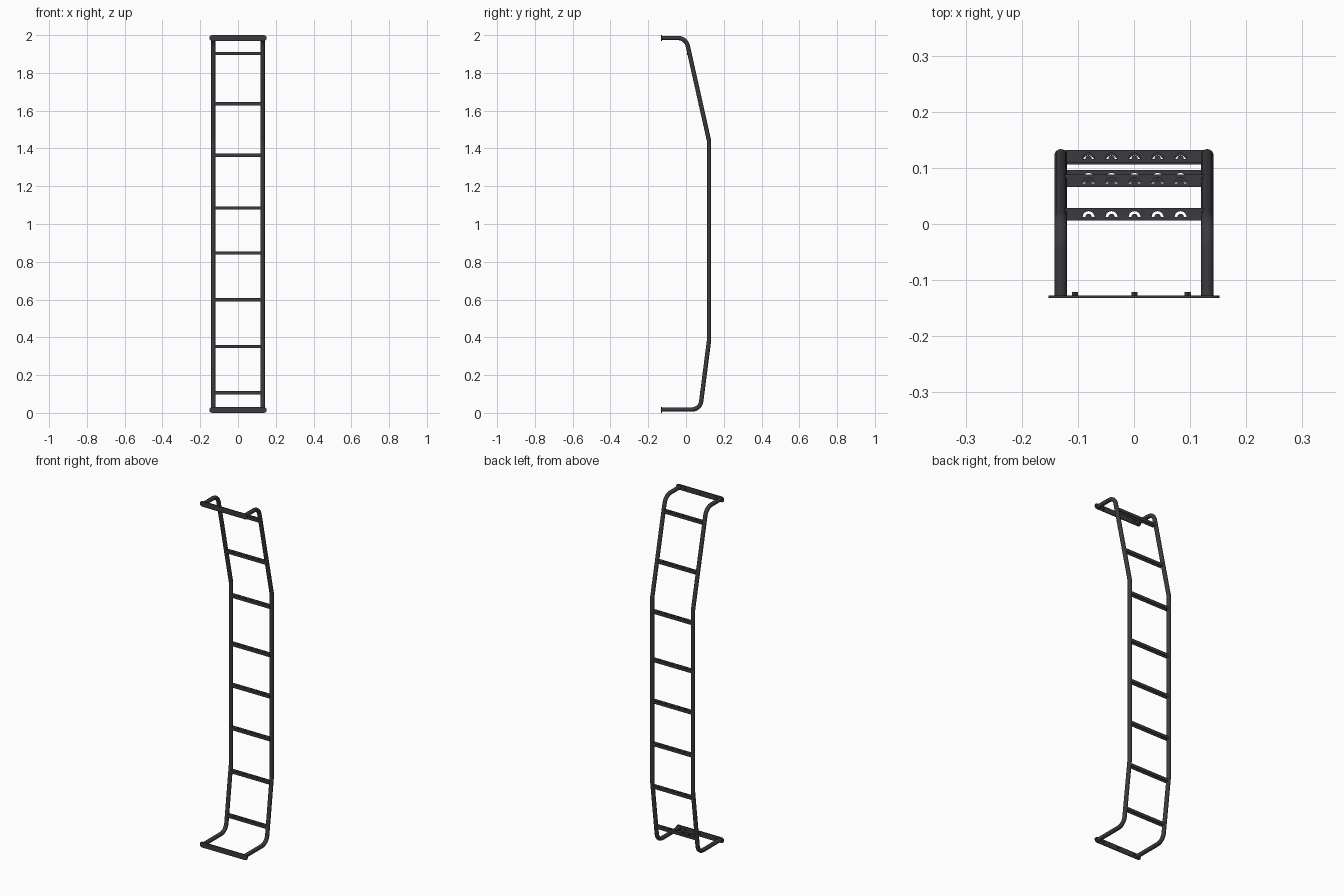
import bpy, bmesh, math
from mathutils import Vector, Matrix

if "Cube" in bpy.data.objects:
    bpy.data.objects.remove(bpy.data.objects["Cube"])

RAIL_X, RAIL_R = 0.1305, 0.0115


def to_mesh(name, curve):
    ob = bpy.data.objects.new(name, curve)
    bpy.context.collection.objects.link(ob)
    bpy.ops.object.select_all(action='DESELECT')
    bpy.context.view_layer.objects.active = ob
    ob.select_set(True)
    bpy.ops.object.convert(target='MESH')
    ob = bpy.context.object
    bpy.ops.object.shade_smooth_by_angle(angle=math.radians(35))
    return ob


def add_spline(curve, pts, closed):
    s = curve.splines.new('POLY')
    s.points.add(len(pts) - 1)
    for p, co in zip(s.points, pts):
        p.co = (*co, 1)
    s.use_cyclic_u = closed


def flat_plate(name, loops, thick):
    """Filled outline with holes, extruded to a plate."""
    c = bpy.data.curves.new(name, 'CURVE')
    c.dimensions, c.fill_mode, c.extrude = '2D', 'BOTH', thick / 2
    for loop in loops:
        add_spline(c, [(x, y, 0) for x, y in loop], True)
    return to_mesh(name, c)


def arc(cx, cy, r, a0, a1, n):
    return [(cx + r * math.cos(a0 + (a1 - a0) * i / n),
             cy + r * math.sin(a0 + (a1 - a0) * i / n)) for i in range(n + 1)]


def fillet(path, radii, n=10):
    """Round the inner corners of a polyline."""
    pts = [Vector(path[0])]
    for a, b, c, r in zip(path, path[1:], path[2:], radii):
        a, b, c = Vector(a), Vector(b), Vector(c)
        u, v = (a - b).normalized(), (c - b).normalized()
        half = u.angle(v) / 2
        centre = b + (u + v).normalized() * r / math.sin(half)
        p = (b + u * r / math.tan(half) - centre).normalized()
        q = (b + v * r / math.tan(half) - centre).normalized()
        pts += [centre + p.slerp(q, i / n).normalized() * r for i in range(n + 1)]
    return pts + [Vector(path[-1])]


# Side rails: bent round tubes
profile = [(-0.13, 1.985), (0.0, 1.985), (0.122, 1.44), (0.122, 0.385), (0.075, 0.018), (-0.13, 0.018)]
for side, sx in (("left", -1), ("right", 1)):
    c = bpy.data.curves.new("side_rail", 'CURVE')
    c.dimensions, c.bevel_depth, c.bevel_resolution, c.use_fill_caps = '3D', RAIL_R, 6, True
    path = [(sx * RAIL_X, y, z) for y, z in profile]
    add_spline(c, fillet(path, (0.055, 0.05, 0.05, 0.05)), False)
    to_mesh(side + "_side_rail", c)

# Rung: channel with arched grip holes in the tread
W, D, H, T = 2 * RAIL_X - 0.012, 0.022, 0.017, 0.003
loops = [[(-W/2, -D/2), (W/2, -D/2), (W/2, D/2), (-W/2, D/2)]]
for i in range(-2, 3):
    loops.append(arc(i * 0.041, -0.005, 0.0105, 0, math.pi, 14) +
                 arc(i * 0.041, -0.005, 0.0058, math.pi, 0, 10))
rung = flat_plate("rung_1", loops, T)
bm = bmesh.new()
bm.from_mesh(rung.data)
bmesh.ops.translate(bm, verts=bm.verts, vec=(0, 0, H/2 - T/2))
for s in (-1, 1):
    bmesh.ops.create_cube(bm, size=1, matrix=Matrix.Translation((0, s * (D/2 - T/2), -T/2))
                          @ Matrix.Diagonal((W, T, H - T, 1)))
bm.to_mesh(rung.data)
bm.free()


def rail_y(z):
    for (y0, z0), (y1, z1) in zip(profile[1:], profile[2:]):
        if z1 <= z <= z0:
            return y0 + (y1 - y0) * (z0 - z) / (z0 - z1)


for i, z in enumerate((1.903, 1.637, 1.364, 1.085, 0.846, 0.599, 0.351, 0.107)):
    ob = rung
    if i:
        ob = bpy.data.objects.new("rung_%d" % (i + 1), rung.data)
        bpy.context.collection.objects.link(ob)
    ob.location = (0.001, rail_y(z) - 0.001, z)

# Mounting plates with rounded ends, and their bolts
R, L = 0.0155, 0.152
for end, z in (("top", 2 - R), ("bottom", R)):
    outline = (arc(L - R, 0, R, -math.pi/2, math.pi/2, 16) +
               arc(R - L, 0, R, math.pi/2, 3 * math.pi/2, 16))
    plate = flat_plate(end + "_mounting_plate", [outline], 0.005)
    plate.rotation_euler.x = math.pi / 2
    plate.location = (0, -0.1295, z)
    for i, x in enumerate((-0.105, 0.001, 0.096)):
        bpy.ops.mesh.primitive_cylinder_add(vertices=6, radius=0.0065, depth=0.008,
                                            location=(x, -0.1255, z), rotation=(math.pi/2, 0, 0))
        bpy.context.object.name = "%s_bolt_%d" % (end, i + 1)

# Dark paint
mat = bpy.data.materials.new("dark_paint")
mat.diffuse_color = (0.042, 0.042, 0.05, 1)
mat.use_nodes = True
mat.node_tree.nodes["Principled BSDF"].inputs["Base Color"].default_value = mat.diffuse_color
for ob in bpy.data.objects:
    if ob.type == 'MESH':
        ob.data.materials.clear()
        ob.data.materials.append(mat)
